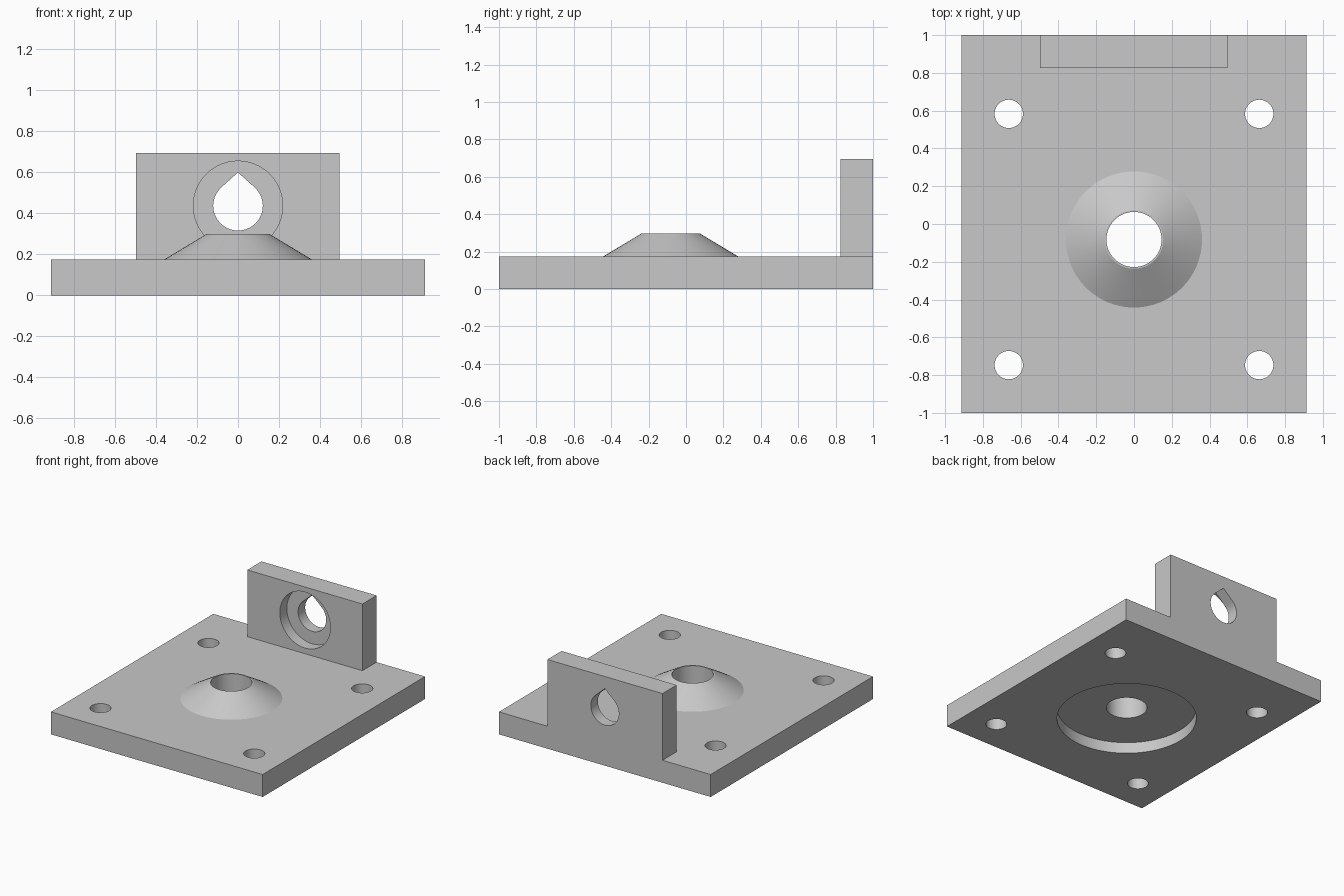
import bpy, bmesh, math
from mathutils import Matrix, Vector

cube = bpy.data.objects.get("Cube")
if cube:
    bpy.data.objects.remove(cube, do_unlink=True)

grey = bpy.data.materials.new("plain_grey")
grey.use_nodes = True
COLOUR = (0.58, 0.58, 0.58, 1)
grey.diffuse_color = COLOUR
grey.node_tree.nodes["Principled BSDF"].inputs["Base Color"].default_value = COLOUR


def finish(name, bm):
    bmesh.ops.recalc_face_normals(bm, faces=bm.faces)
    mesh = bpy.data.meshes.new(name)
    bm.to_mesh(mesh)
    bm.free()
    mesh.materials.append(grey)
    obj = bpy.data.objects.new(name, mesh)
    bpy.context.collection.objects.link(obj)
    return obj


def box(name, low, high):
    bm = bmesh.new()
    low, high = Vector(low), Vector(high)
    bmesh.ops.create_cube(bm, size=1, matrix=Matrix.Translation((low + high) / 2)
                          @ Matrix.Diagonal((*(high - low), 1)))
    return finish(name, bm)


def cone(name, x, y, z0, z1, r0, r1):
    bm = bmesh.new()
    bmesh.ops.create_cone(bm, cap_ends=True, segments=64, radius1=r0, radius2=r1,
                          depth=z1 - z0, matrix=Matrix.Translation((x, y, (z0 + z1) / 2)))
    return finish(name, bm)


def prism_y(name, outline, y0, y1):
    bm = bmesh.new()
    face = bm.faces.new([bm.verts.new((x, y0, z)) for x, z in outline])
    out = bmesh.ops.extrude_face_region(bm, geom=[face])
    verts = [v for v in out["geom"] if isinstance(v, bmesh.types.BMVert)]
    bmesh.ops.translate(bm, verts=verts, vec=(0, y1 - y0, 0))
    return finish(name, bm)


def arc(r, zc, start, end, n):
    angles = [start + (end - start) * i / n for i in range(n + 1)]
    return [(r * math.cos(a), zc + r * math.sin(a)) for a in angles]


def combine(target, tool, operation):
    tool.hide_render = True
    mod = target.modifiers.new(operation.lower(), "BOOLEAN")
    mod.operation, mod.solver, mod.object = operation, "EXACT", tool
    bpy.context.view_layer.objects.active = target
    bpy.ops.object.modifier_apply(modifier=mod.name)
    bpy.data.objects.remove(tool, do_unlink=True)


THICK, MID_Y, EYE_Z = 0.175, -0.082, 0.437

# Base plate with upright bracket and conical boss
plate = box("mounting_plate", (-0.913, -1, 0), (0.913, 1, THICK))
combine(plate, box("bracket", (-0.498, 0.826, 0.1), (0.495, 1, 0.695)), "UNION")
combine(plate, cone("boss", 0, MID_Y, 0.15, 0.298, 0.402, 0.155), "UNION")

# Underside recess, centre bore and corner holes
combine(plate, cone("recess", 0, MID_Y, -0.1, THICK / 2, 0.5, 0.5), "DIFFERENCE")
combine(plate, cone("bore", 0, MID_Y, -0.1, 0.5, 0.146, 0.146), "DIFFERENCE")
for x in (-0.663, 0.663):
    for y in (-0.665, 0.665):
        combine(plate, cone("bolt_hole", x, MID_Y + y, -0.1, 0.4, 0.075, 0.075), "DIFFERENCE")

# Round recess in the bracket front, then a teardrop hole right through
round_outline = arc(0.218, EYE_Z, 0, math.tau, 64)[:-1]
combine(plate, prism_y("bracket_recess", round_outline, 0.7, 0.913), "DIFFERENCE")
radius, tip = 0.121, 0.163
half = math.acos(radius / tip)
teardrop = arc(radius, EYE_Z, math.pi / 2 + half, math.pi * 2.5 - half, 48) + [(0, EYE_Z + tip)]
combine(plate, prism_y("teardrop_hole", teardrop, 0.7, 1.1), "DIFFERENCE")

# Smooth round walls, sharp edges
bpy.ops.object.select_all(action="DESELECT")
plate.select_set(True)
bpy.context.view_layer.objects.active = plate
bpy.ops.object.shade_smooth_by_angle(angle=math.radians(25))
